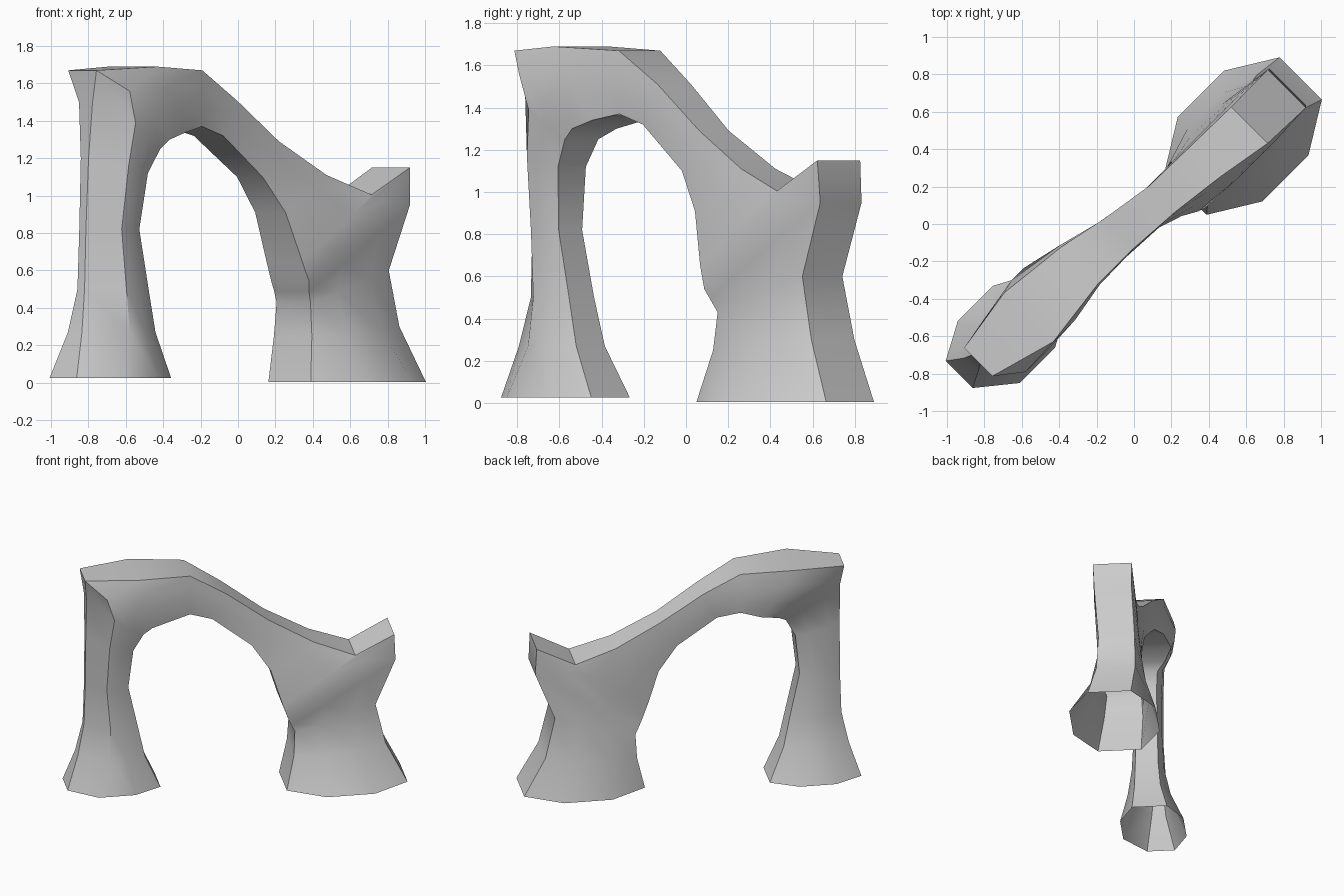
import bpy, bmesh
from math import sqrt

# Sections from the left foot, over the span, to the right foot, in the arch plane:
# inner (u, z), outer (u, z), front depth, back depth, edge taper, outer ridge depth
SECTIONS = [
    (-.57, .025, -1.23, .025, -.17, .30, .55, -.01),
    (-.68, .27, -1.15, .27, -.12, .20, .60, .03),
    (-.73, .50, -1.10, .50, -.09, .15, .70, .06),
    (-.80, .82, -1.09, .82, -.08, .13, .75, .06),
    (-.77, 1.12, -1.09, 1.20, -.12, .13, .75, .04),
    (-.70, 1.25, -1.09, 1.50, -.14, .14, .80, .01),
    (-.64, 1.30, -1.11, 1.67, -.15, .20, .85, -.04),
    (-.51, 1.34, -.75, 1.69, -.14, .25, .90, -.14),
    (-.36, 1.37, -.36, 1.67, -.10, .20, .92, -.09),
    (-.20, 1.32, -.10, 1.51, -.095, .14, .95, -.09),
    (.08, 1.10, .20, 1.29, -.11, .09, .97, -.11),
    (.21, .91, .52, 1.11, -.16, .09, .92, -.15),
    (.29, .65, .81, 1.005, -.21, .09, .90, -.20),
    (.33, .54, 1.09, 1.15, -.22, .09, .92, -.21),
    (.35, .49, 1.10, .95, -.21, .10, .85, -.20),
    (.38, .43, .96, .60, -.20, .12, .80, -.18),
    (.37, .25, 1.03, .30, -.25, .16, .70, -.19),
    (.31, .005, 1.18, .005, -.40, .24, .50, -.24),
]


def section_points(ui, zi, uo, zo, front, back, taper, ridge):
    """Eight-sided ring, turned so that the arch runs along the x = y diagonal."""
    mid, half = (front + back) / 2, (back - front) / 2
    lo, hi = mid - half * taper, mid + half * taper
    shoulder = .55 if ridge > 0 else .7   # a sharper outer ridge on the left pillar
    ring = [(0, lo), (.3, front), (shoulder, front), (1, ridge),
            (1, max(hi, ridge + .05)), (.7, back), (.3, back), (0, hi)]
    for t, v in ring:
        u, z = ui + (uo - ui) * t, zi + (zo - zi) * t
        yield ((u - v) / sqrt(2), (u + v) / sqrt(2), z)


# Rock arch: one continuous loft with open undersides at the feet
bm = bmesh.new()
rings = [[bm.verts.new(p) for p in section_points(*s)] for s in SECTIONS]
for a, b in zip(rings, rings[1:]):
    for i in range(8):
        j = (i + 1) % 8
        bm.faces.new((a[i], a[j], b[j], b[i]))
bmesh.ops.recalc_face_normals(bm, faces=bm.faces)
mesh = bpy.data.meshes.new("rock_arch")
bm.to_mesh(mesh)
bm.free()
arch = bpy.data.objects.new("rock_arch", mesh)
bpy.context.collection.objects.link(arch)

# Soft weathered faces with crisp ridges
bpy.context.view_layer.objects.active = arch
arch.select_set(True)
bpy.ops.object.shade_smooth_by_angle(angle=.65)
